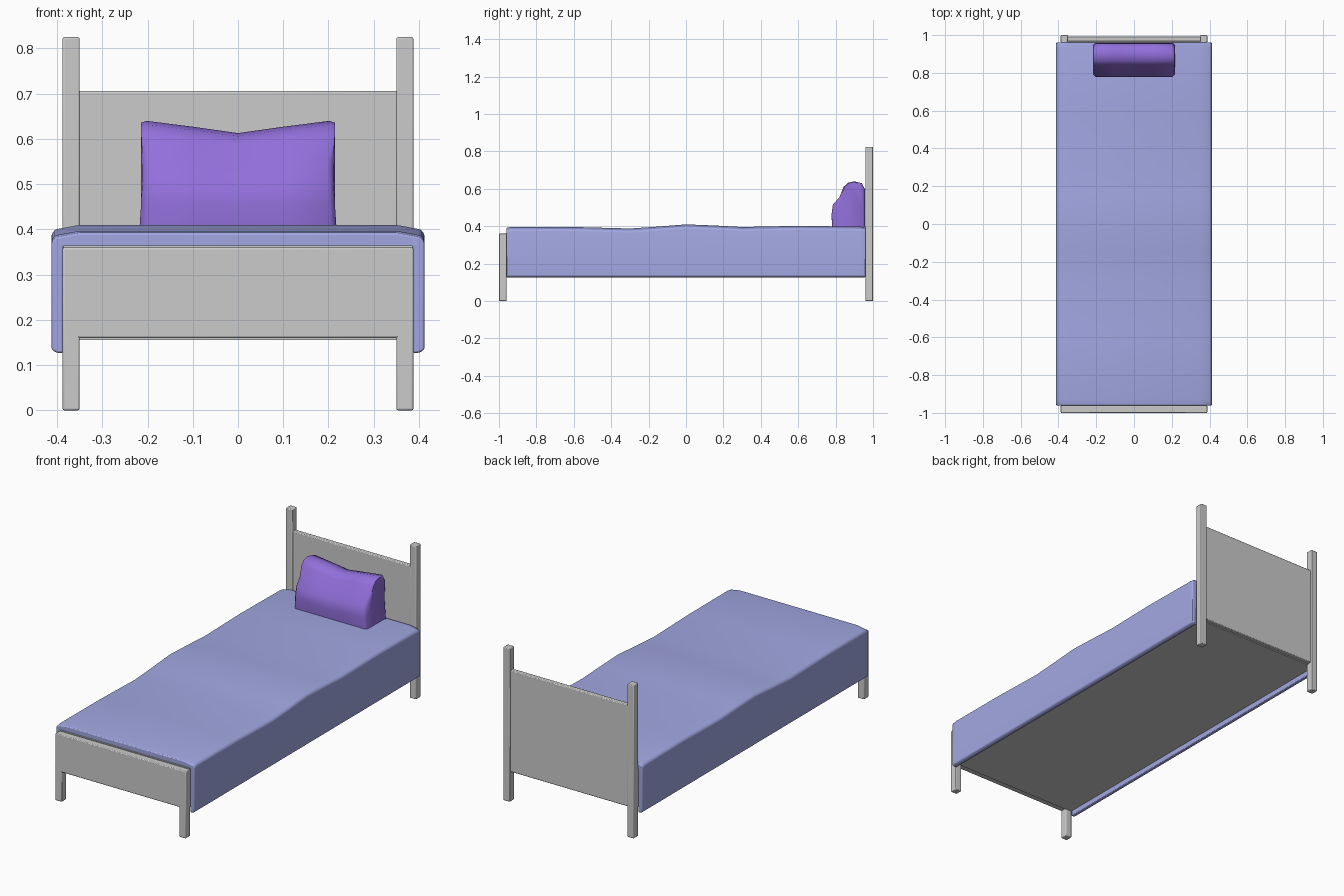
import bpy, bmesh

if "Cube" in bpy.data.objects:
    bpy.data.objects.remove(bpy.data.objects["Cube"])


def material(name, rgb):
    m = bpy.data.materials.new(name)
    m.diffuse_color = (*rgb, 1)
    m.use_nodes = True
    m.node_tree.nodes["Principled BSDF"].inputs["Base Color"].default_value = m.diffuse_color
    return m


def finish(name, bm, mat=None, bevel=0.0, angle=0.7):
    bmesh.ops.recalc_face_normals(bm, faces=bm.faces)
    me = bpy.data.meshes.new(name)
    bm.to_mesh(me)
    bm.free()
    ob = bpy.data.objects.new(name, me)
    bpy.context.collection.objects.link(ob)
    if mat:
        me.materials.append(mat)
    if bevel:
        b = ob.modifiers.new("bevel", 'BEVEL')
        b.width, b.segments, b.limit_method = bevel, 2, 'ANGLE'
    bpy.ops.object.select_all(action='DESELECT')
    ob.select_set(True)
    bpy.context.view_layer.objects.active = ob
    bpy.ops.object.shade_smooth_by_angle(angle=angle)
    return ob


def box(name, lo, hi, bevel=0.004):
    bm = bmesh.new()
    bmesh.ops.create_cube(bm, size=1)
    for v in bm.verts:
        v.co = [(a + b) / 2 + c * (b - a) for a, b, c in zip(lo, hi, v.co)]
    return finish(name, bm, bevel=bevel)


def loft(sections):
    """Skin closed cross-sections and cap both ends."""
    bm = bmesh.new()
    rings = [[bm.verts.new(p) for p in s] for s in sections]
    n = len(rings[0])
    for a, b in zip(rings, rings[1:]):
        for i in range(n):
            j = (i + 1) % n
            bm.faces.new((a[i], a[j], b[j], b[i]))
    bm.faces.new(rings[0])
    bm.faces.new(rings[-1][::-1])
    return bm


blue = material("blanket_blue", (0.36, 0.39, 0.76))
purple = material("pillow_purple", (0.29, 0.16, 0.71))

# Bed posts
for side, s in (("left", -1), ("right", 1)):
    x0, x1 = sorted((s * 0.35, s * 0.388))
    box(f"head_post_{side}", (x0, 0.96, 0), (x1, 1.0, 0.825))
    box(f"foot_post_{side}", (x0, -1.0, 0), (x1, -0.96, 0.30))

# Head and foot boards
box("headboard", (-0.36, 0.967, 0.16), (0.36, 0.993, 0.706))
box("footboard", (-0.388, -1.0, 0.16), (0.388, -0.96, 0.36))

# Mattress base
box("mattress_base", (-0.386, -0.965, 0.155), (0.386, 0.97, 0.365), 0)

# Blanket draped over the mattress, with a gently wavy top
wave = [(-0.96, 0.392), (-0.93, 0.397), (-0.6, 0.396), (-0.3, 0.388), (-0.15, 0.398),
        (0, 0.41), (0.15, 0.404), (0.3, 0.396), (0.6, 0.402), (0.93, 0.398), (0.96, 0.394)]
sections = []
for y, z in wave:
    half = [(0.386, 0.36), (0.386, 0.127), (0.40, 0.127), (0.412, 0.134),
            (0.412, z - 0.02), (0.404, z - 0.01), (0.35, z)]
    ring = half + [(-x, h) for x, h in reversed(half)]
    sections.append([(x, y, h) for x, h in ring])
finish("blanket", loft(sections), blue, 0.004, 0.8)

# Pillow leaning on the headboard, sagging in the middle of its top edge
profile = [(0.782, 0.395), (0.778, 0.46), (0.785, 0.515), (0.82, 0.555), (0.842, 0.61),
           (0.865, 0.632), (0.90, 0.64), (0.94, 0.63), (0.956, 0.60), (0.958, 0.50),
           (0.958, 0.395)]
sections = []
for x, shrink, sag in ((-0.214, 0.86, 0.004), (-0.202, 1, 0), (-0.1, 1, 0.013), (0, 1, 0.027),
                       (0.1, 1, 0.013), (0.202, 1, 0), (0.214, 0.86, 0.004)):
    ring = []
    for y, z in profile:
        t = (z - 0.395) / 0.245
        flare = 1.02 if t < 0.1 else (0.985 if 0.3 < t < 0.7 else 1.0)
        px = x * flare if abs(x) > 0.15 else x
        ring.append((px, 0.87 + (y - 0.87) * shrink, z - sag * t))
    sections.append(ring)
finish("pillow", loft(sections), purple, 0, 1.0)
